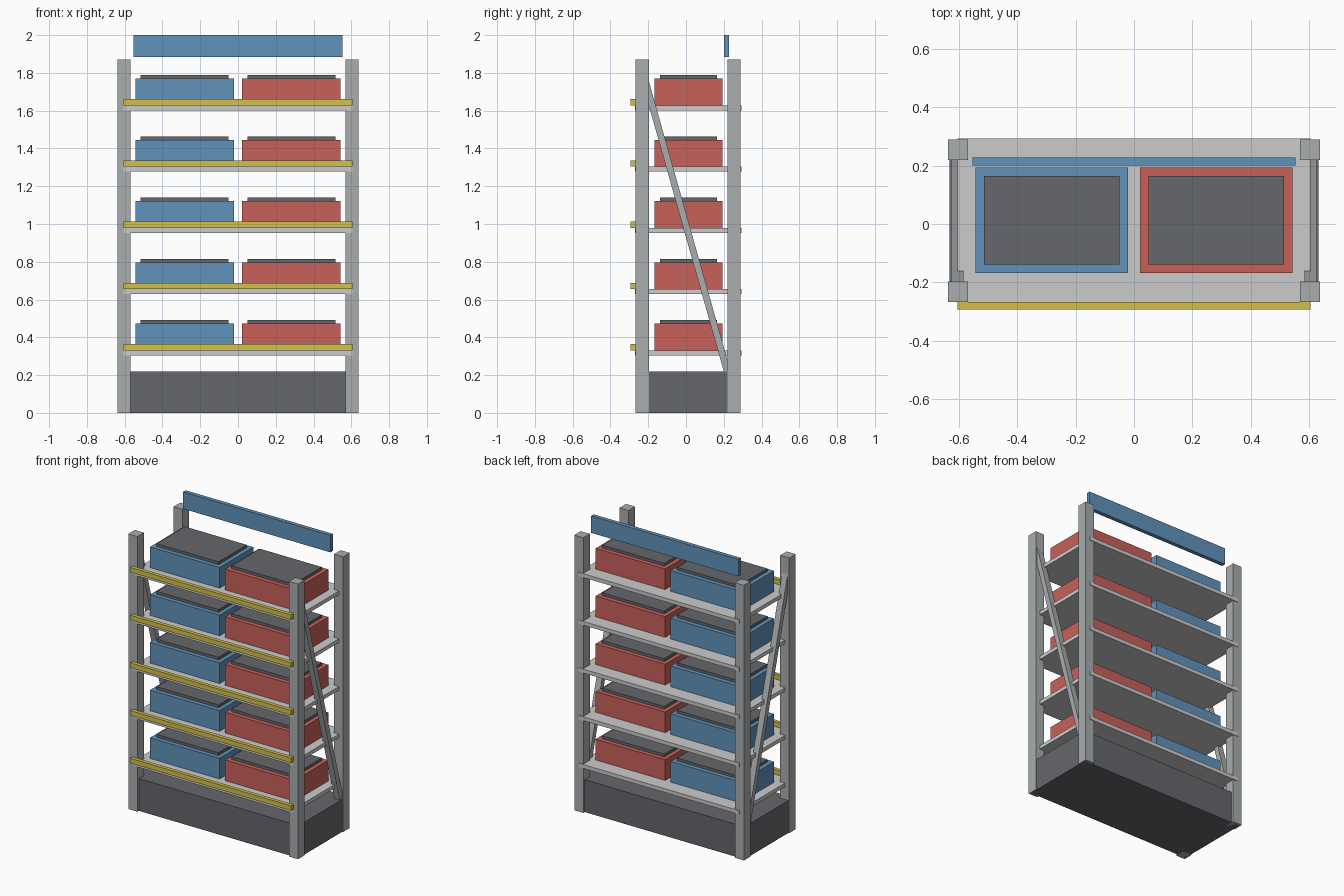
import bpy, math
from mathutils import Vector

if "Cube" in bpy.data.objects:
    bpy.data.objects.remove(bpy.data.objects["Cube"])


def material(name, rgb):
    m = bpy.data.materials.new(name)
    m.diffuse_color = (*rgb, 1)
    m.use_nodes = True
    m.node_tree.nodes["Principled BSDF"].inputs["Base Color"].default_value = m.diffuse_color
    return m


BLUE = material("blue", (0.12, 0.29, 0.50))
RED = material("red", (0.58, 0.12, 0.10))
YELLOW = material("yellow", (0.65, 0.53, 0.07))
DARK = material("dark_grey", (0.13, 0.135, 0.15))
STEEL = material("steel", (0.40, 0.42, 0.43))
LIGHT = material("light_grey", (0.58, 0.58, 0.59))


def box(name, x, y, z, mat):
    """Box from (min, max) ranges on each axis."""
    bpy.ops.mesh.primitive_cube_add(size=1)
    o = bpy.context.object
    o.name = name
    o.location = [(r[0] + r[1]) / 2 for r in (x, y, z)]
    o.scale = [r[1] - r[0] for r in (x, y, z)]
    bpy.ops.object.transform_apply(location=False, rotation=False, scale=True)
    o.data.materials.append(mat)
    return o


def around(c, size):
    return (c - size / 2, c + size / 2)


CY = 0.011  # depth centre of the frame

# Plinth
box("base_plinth", (-0.632, 0.632), around(CY, 0.525), (0, 0.22), DARK)

for side, sx in (("left", -1), ("right", 1)):
    # Corner posts
    for end, sy in (("front", -1), ("back", 1)):
        box(f"{end}_{side}_post", around(sx * 0.604, 0.068),
            around(CY + sy * 0.243, 0.07), (0, 1.87), STEEL)
    # Diagonal side brace, high at the front and low at the back
    a, b = Vector((sx * 0.606, -0.218, 1.767)), Vector((sx * 0.606, 0.225, 0.195))
    d = b - a
    brace = box(f"{side}_brace", around(0, 0.042), around(0, 0.035),
                around(0, d.length), STEEL)
    brace.location = (a + b) / 2
    brace.rotation_euler.x = math.atan2(-d.y, d.z)

# Shelves, each with a front rail and two lidded bins
for i in range(5):
    z = 0.305 + i * 0.3243
    box(f"shelf_{i + 1}", (-0.605, 0.605), (-0.269, 0.293), (z, z + 0.026), LIGHT)
    box(f"shelf_rail_{i + 1}", (-0.605, 0.605), (-0.293, -0.268),
        (z + 0.026, z + 0.059), YELLOW)
    for side, sx, mat in (("left", -1, BLUE), ("right", 1, RED)):
        cx = sx * 0.282
        box(f"{side}_bin_{i + 1}", around(cx, 0.523), around(0.013, 0.362),
            (z + 0.022, z + 0.167), mat)
        box(f"{side}_bin_lid_{i + 1}", around(cx, 0.466), around(0.013, 0.303),
            (z + 0.165, z + 0.186), DARK)

# Header board above the rear of the rack
box("header_board", (-0.554, 0.554), (0.2, 0.228), (1.885, 2.0), BLUE)
